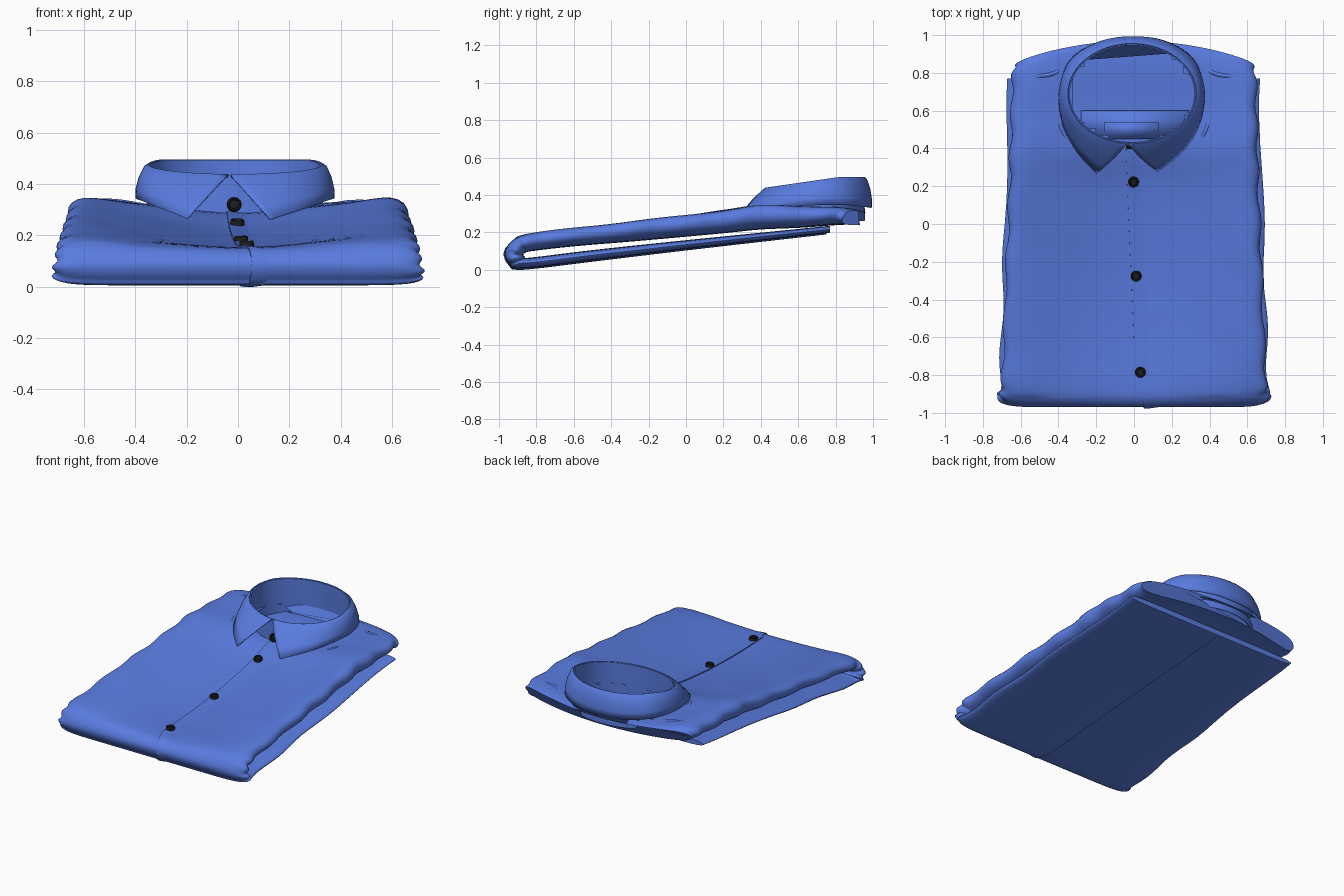
import bpy, bmesh, math
from mathutils import Vector
from mathutils.bvhtree import BVHTree

if "Cube" in bpy.data.objects:
    bpy.data.objects.remove(bpy.data.objects["Cube"])


def material(name, col):
    m = bpy.data.materials.new(name)
    m.diffuse_color = (*col, 1)
    m.use_nodes = True
    m.node_tree.nodes["Principled BSDF"].inputs["Base Color"].default_value = m.diffuse_color
    return m


BLUE = material("blue_cloth", (0.10, 0.20, 0.74))
DARK = material("dark_button", (0.012, 0.012, 0.015))


def spline(pts, n):
    """Catmull-Rom through tuples of any size, n steps per span."""
    out = []
    for i in range(len(pts) - 1):
        p = [pts[max(0, min(len(pts) - 1, i + k))] for k in (-1, 0, 1, 2)]
        for j in range(n):
            t = j / n
            out.append(tuple(0.5 * (2*b + (c-a)*t + (2*a-5*b+4*c-d)*t*t + (3*b-a-3*c+d)*t**3)
                             for a, b, c, d in zip(*p)))
    return out + [tuple(pts[-1])]


def loft(name, rows, closed=False, caps=False, mat=BLUE, thick=0, angle=40):
    bm = bmesh.new()
    vs = [[bm.verts.new(p) for p in r] for r in rows]
    n = len(rows[0])
    for a, b in zip(vs, vs[1:]):
        for i in range(n if closed else n - 1):
            j = (i + 1) % n
            bm.faces.new((a[i], a[j], b[j], b[i]))
    if caps:
        bm.faces.new(vs[0])
        bm.faces.new(vs[-1])
    bmesh.ops.recalc_face_normals(bm, faces=bm.faces)
    me = bpy.data.meshes.new(name)
    bm.to_mesh(me)
    bm.free()
    ob = bpy.data.objects.new(name, me)
    bpy.context.collection.objects.link(ob)
    me.materials.append(mat)
    if thick:
        s = ob.modifiers.new("thickness", "SOLIDIFY")
        s.thickness, s.offset = thick, 0
    smooth(ob, angle)
    return ob


def smooth(ob, angle):
    bpy.ops.object.select_all(action='DESELECT')
    ob.select_set(True)
    bpy.context.view_layer.objects.active = ob
    bpy.ops.object.shade_smooth_by_angle(angle=math.radians(angle))


# Folded body: a flat tube running forward, around the front fold and back below
# (outer y, outer z, inner y, inner z, half width, centre dip, back bulge)
stations = [
    (.86, .325, .82, .24, .63, .02, .11), (.80, .35, .75, .24, .645, .04, .08),
    (.60, .36, .60, .225, .65, .07, .02), (.40, .368, .40, .215, .655, .085, 0),
    (.20, .342, .20, .195, .66, .11, 0), (-.05, .31, -.05, .172, .67, .115, 0),
    (-.30, .28, -.30, .15, .68, .11, 0), (-.60, .243, -.60, .125, .69, .088, 0),
    (-.84, .208, -.82, .10, .70, .055, 0), (-.93, .165, -.86, .09, .705, .025, 0),
    (-.97, .09, -.87, .08, .715, 0, 0), (-.945, .03, -.86, .07, .72, 0, 0),
    (-.88, .006, -.83, .065, .71, 0, 0), (-.50, .05, -.50, .105, .70, 0, 0),
    (0, .11, 0, .158, .685, 0, 0), (.77, .198, .77, .235, .665, 0, 0)]
rows, M = [], 30
for k, (oy, oz, iy, iz, w, dip, bulge) in enumerate(spline(stations, 6)):
    row = []
    for i in range(2 * M):
        side = 1 if i < M else -1
        s = math.sin(math.pi / 2 * (1 - 2 * (i % M) / M)) * side
        mix = .5 + .5 * side * math.sqrt(max(0, 1 - abs(s) ** 12))
        wob = 1 + .012 * math.sin(k * .9 + (1 if s > 0 else 3)) * abs(s) ** 4
        y = iy + (oy - iy) * mix + bulge * (1 - s * s)
        z = iz + (oz - iz) * mix - dip * max(0, 2 * mix - 1) * (1 - abs(s) ** 1.5)
        if dip > .03:      # soft wrinkles across the chest
            z += .005 * mix * math.sin(9 * s + 4 * y) * math.sin(7 * y + 3 * abs(s)) * abs(s)
        row.append((s * w * wob, y, z))
    rows.append(row)
body = loft("folded_body", rows, closed=True, caps=True)
bvh = BVHTree.FromObject(body, bpy.context.evaluated_depsgraph_get())


def hit(o, d):
    p, n, _, _ = bvh.ray_cast(Vector(o), Vector(d))
    n = n if n.dot(Vector(d)) < 0 else -n
    return p, n


# Front placket edge: overlapping strip laid over the top, fold and underside
def edge_x(y):
    return -.045 + .06 * (.42 - y) / 1.4


rays = [((0, .42 - 1.27 * i / 24, 2), (0, 0, -1)) for i in range(25)]
for i in range(1, 12):
    a = math.radians(90 + 15 * i)
    d = Vector((0, math.cos(a), math.sin(a)))
    rays.append((Vector((0, -.85, .085)) + d, -d))
rays += [((0, -.85 + 1.6 * i / 20, -1), (0, 0, 1)) for i in range(21)]
strip = []
for o, d in rays:
    r = []
    for dx, lift in ((0, -.004), (0, .007), (.03, .006), (.10, -.004)):
        p, n = hit((edge_x(o[1]) + dx, o[1], o[2]), d)
        r.append(p + n * lift)
    strip.append(r)
loft("front_placket", strip, angle=50)

# Neck opening under the collar
CX, CY, RX, RY = -.01, .69, .335, .26
bm = bmesh.new()
bm.from_mesh(body.data)
gone = []
for f in bm.faces:
    c = f.calc_center_median()
    if c.z > .24 and f.normal.z > .3 and ((c.x-CX)/RX)**2 + ((c.y-CY)/RY)**2 < 1:
        gone.append(f)
bmesh.ops.delete(bm, geom=gone, context='FACES')
bm.to_mesh(body.data)
bm.free()


# Collar stand: leaning elliptical band
def rim(a, k=1.0):
    x, y = CX + RX * k * math.cos(a), CY + RY * k * math.sin(a)
    return x, y, min(.435 + .066 * (y - .43) / .45, .491)


def ring(k, low):
    out = []
    for i in range(64):
        x, y, z = rim(math.tau * i / 64, k)
        out.append((x, y, z if low is None else low + .08 * (y - .43)))
    return out


loft("collar_stand", [ring(.99, .225), ring(.985, .34), ring(.985, None), ring(1.01, None),
                      ring(1.02, .30), ring(1.03, .22)], closed=True)

# Collar leaf: folds down from the rim to two front points
lower = [(-.20, .27, .262), (-.30, .38, .305), (-.375, .53, .335), (-.395, .70, .345),
         (-.335, .87, .345), (-.18, .965, .335), (0, .99, .33), (.17, .965, .335),
         (.315, .87, .345), (.372, .70, .345), (.345, .53, .335), (.26, .39, .305),
         (.125, .28, .262)]
low = spline(lower, 6)
leaf = [[] for _ in range(6)]
for i, l in enumerate(low):
    t = i / (len(low) - 1)
    a = math.radians(-95 - 358 * t)
    u = Vector(rim(a, 1.0))
    o = Vector(rim(a, 1.045))
    l = Vector(l)
    out = Vector((math.cos(a), math.sin(a), 0))
    leaf[0].append(u + Vector((0, 0, -.008)))
    leaf[1].append(u + out * .006 + Vector((0, 0, .001)))
    for j, q in enumerate((.06, .35, .7, 1)):
        leaf[j + 2].append(o.lerp(l, q) + out * .012 * math.sin(math.pi * q))
loft("collar_leaf", leaf, thick=.006, angle=45)

# Yoke lining and label visible inside the neck
for name, x0, x1, y0, y1, z in (("yoke_lining", -.28, .29, .45, .60, .236),
                                ("neck_label", -.16, .13, .46, .54, .243)):
    loft(name, [[(x0, y0, z - .01), (x1, y0, z - .01)], [(x0, y1, z), (x1, y1, z)]], thick=.006)


# Shoulder seam folds beside the collar
def tuck(name, pts, r):
    cu = bpy.data.curves.new(name, 'CURVE')
    cu.dimensions = '3D'
    cu.bevel_depth, cu.bevel_resolution = r, 2
    sp = cu.splines.new('POLY')
    path = spline(pts, 5)
    sp.points.add(len(path) - 1)
    for i, (x, y) in enumerate(path):
        p, n = hit((x, y, 2), (0, 0, -1))
        sp.points[i].co = (*(p - n * r * .6), 1)
        sp.points[i].radius = .2 + .8 * math.sin(math.pi * i / (len(path) - 1))
    ob = bpy.data.objects.new(name, cu)
    bpy.context.collection.objects.link(ob)
    cu.materials.append(BLUE)


for m in (-1, 1):
    tuck("shoulder_tuck", [(m * .36, .83), (m * .45, .79), (m * .58, .78)], .014)
    tuck("chest_tuck", [(m * .40, .56), (m * .38, .50), (m * .34, .42)], .012)


# Buttons: turned discs with raised rim and four thread holes
def button(p, n, r=.028):
    prof = [(.0, .008), (.6, .008), (.72, .016), (.9, .016), (1, .009), (1, -.004), (0, -.004)]
    q = n.to_track_quat('Z', 'Y')
    rows = [[p + q @ Vector((max(k, .01) * r * math.cos(math.tau * i / 24),
                             max(k, .01) * r * math.sin(math.tau * i / 24), h))
             for i in range(24)] for k, h in prof]
    loft("button", rows, closed=True, caps=True, mat=DARK, angle=30)
    for sx in (-1, 1):
        for sy in (-1, 1):
            c = p + q @ Vector((sx * r * .22, sy * r * .22, .0085))
            pts = [c + q @ Vector((.003 * math.cos(i * 1.047), .003 * math.sin(i * 1.047), 0))
                   for i in range(6)]
            loft("thread", [pts, [v + n * .001 for v in pts]], closed=True, caps=True, mat=DARK)


for x, y in ((-.003, .225), (.012, -.275), (.034, -.785)):
    p, n = hit((x, y, 2), (0, 0, -1))
    button(p + n * .008, n)
button(Vector((-.015, .415, .32)), Vector((0, -1, .12)).normalized())
